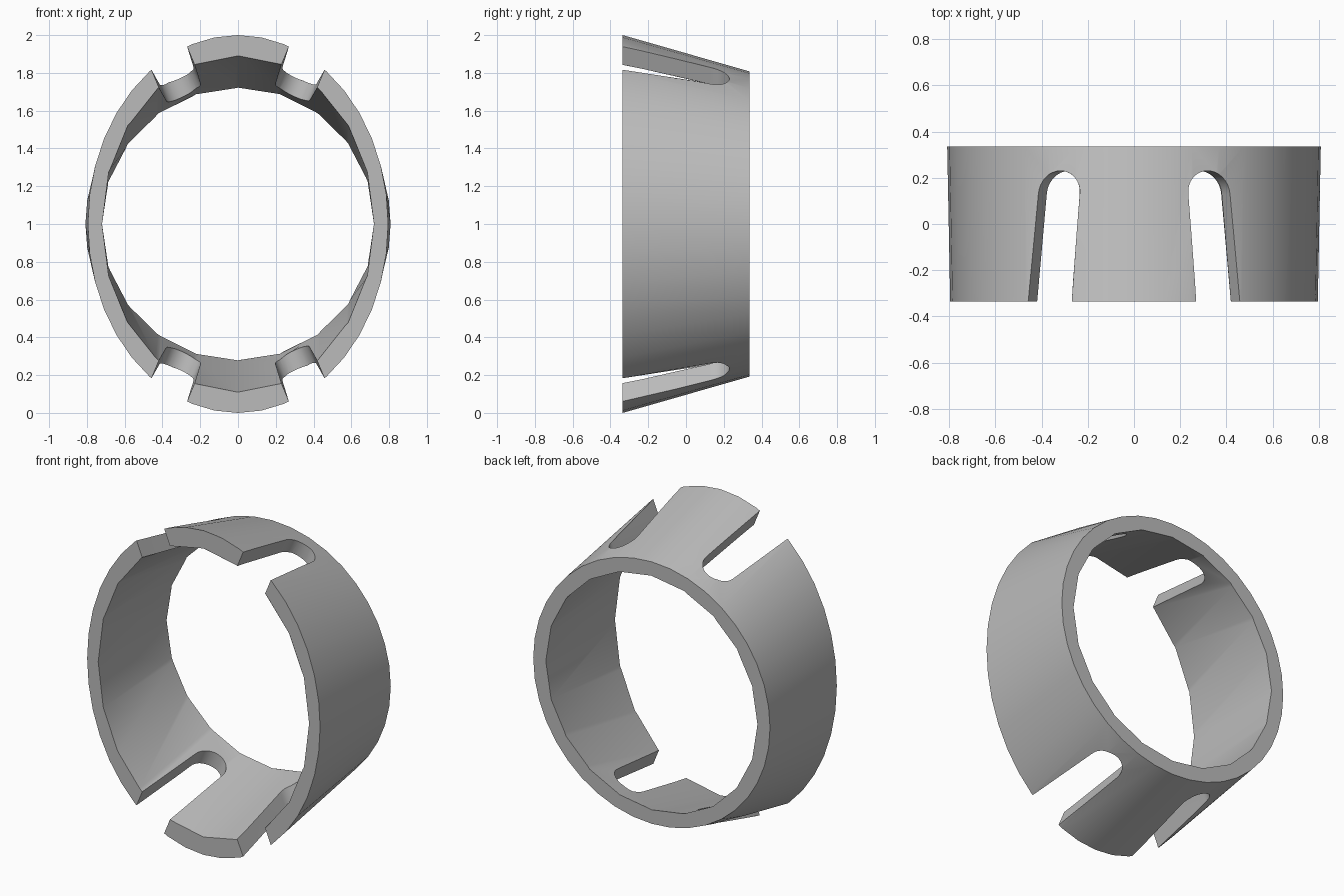
import bpy, bmesh, math
from mathutils import Matrix

cube = bpy.data.objects.get("Cube")
if cube:
    bpy.data.objects.remove(cube)

HALF = 0.335          # half of the ring's depth

grey = bpy.data.materials.new("plain grey")
grey.use_nodes = True
grey.diffuse_color = (0.5, 0.5, 0.5, 1)
grey.node_tree.nodes["Principled BSDF"].inputs["Base Color"].default_value = (0.5, 0.5, 0.5, 1)


def loft(name, loops):
    """Closed solid between two loops with the same number of points."""
    bm = bmesh.new()
    a, b = [[bm.verts.new(p) for p in loop] for loop in loops]
    n = len(a)
    for i in range(n):
        j = (i + 1) % n
        bm.faces.new((a[i], a[j], b[j], b[i]))
    bm.faces.new(a[::-1])
    bm.faces.new(b)
    bmesh.ops.recalc_face_normals(bm, faces=bm.faces)
    mesh = bpy.data.meshes.new(name)
    bm.to_mesh(mesh)
    bm.free()
    mesh.materials.append(grey)
    ob = bpy.data.objects.new(name, mesh)
    bpy.context.collection.objects.link(ob)
    return ob


def tapered_tube(name, front, back, sides, reach):
    """Oval at the front blending to a circle at the back."""
    loops = []
    for y in (-reach, reach):
        t = (y + HALF) / (2 * HALF)
        rx, rz = [f + (b - f) * t for f, b in zip(front, back)]
        loops.append([(rx * math.sin(k * math.tau / sides), y,
                       1 + rz * math.cos(k * math.tau / sides)) for k in range(sides)])
    return loft(name, loops)


def slot_cutter(name, angle):
    """Round-ended slot open at the front, pushed out along a radius."""
    r, end = 0.1, 0.13
    outline = [(-0.112, -0.4)]
    outline += [(-r * math.cos(k * math.pi / 16), end + r * math.sin(k * math.pi / 16))
                for k in range(17)]
    outline += [(0.112, -0.4)]
    ob = loft(name, [[(x, y, z) for x, y in outline] for z in (0.4, 1.3)])
    ob.data.transform(Matrix.Translation((0, 0, 1)) @ Matrix.Rotation(angle, 4, 'Y'))
    return ob


# Ring body
ring = tapered_tube("slotted_ring", (0.795, 1.0), (0.808, 0.808), 40, HALF)

# Bore and four slots
cutters = [tapered_tube("bore_cutter", (0.72, 0.89), (0.722, 0.722), 20, 0.4)]
for base in (0, 180):
    for side in (-22.5, 22.5):
        cutters.append(slot_cutter("slot_cutter", math.radians(base + side)))

bpy.ops.object.select_all(action='DESELECT')
bpy.context.view_layer.objects.active = ring
ring.select_set(True)
for cutter in cutters:
    cutter.hide_render = True
    mod = ring.modifiers.new("cut", 'BOOLEAN')
    mod.operation = 'DIFFERENCE'
    mod.solver = 'EXACT'
    mod.object = cutter
    bpy.ops.object.modifier_apply(modifier=mod.name)
for cutter in cutters:
    bpy.data.objects.remove(cutter)

bpy.ops.object.shade_smooth_by_angle(angle=math.radians(35))
